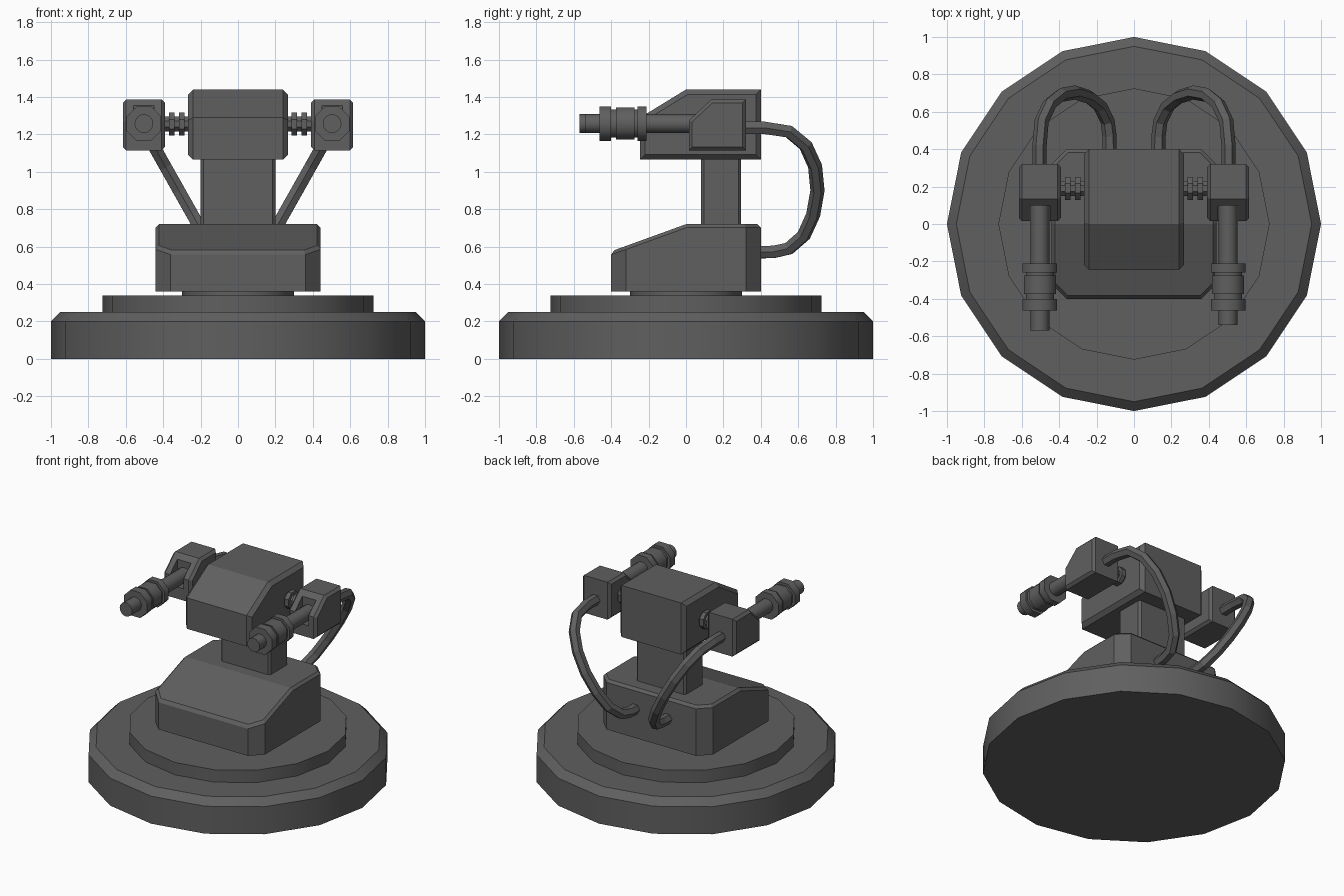
import bpy, bmesh, math
from mathutils import Matrix, Vector

if "Cube" in bpy.data.objects:
    bpy.data.objects.remove(bpy.data.objects["Cube"], do_unlink=True)

# Single painted metal colour
metal = bpy.data.materials.new("dark_grey_metal")
metal.use_nodes = True
grey = (0.115, 0.115, 0.115, 1)
metal.diffuse_color = grey
metal.node_tree.nodes["Principled BSDF"].inputs["Base Color"].default_value = grey


def add_object(name, bm, smooth=0):
    bmesh.ops.recalc_face_normals(bm, faces=bm.faces[:])
    mesh = bpy.data.meshes.new(name)
    bm.to_mesh(mesh)
    bm.free()
    mesh.materials.append(metal)
    obj = bpy.data.objects.new(name, mesh)
    bpy.context.collection.objects.link(obj)
    if smooth:
        bpy.ops.object.select_all(action='DESELECT')
        obj.select_set(True)
        bpy.context.view_layer.objects.active = obj
        bpy.ops.object.shade_smooth_by_angle(angle=math.radians(smooth))
    return obj


def bevel(bm, edges, width):
    bmesh.ops.bevel(bm, geom=edges, offset=width, segments=1,
                    profile=0.5, affect='EDGES')
    bm.normal_update()


def prism(profile, x0, x1):
    """Extrude a side profile of (y, z) points across x."""
    bm = bmesh.new()
    face = bm.faces.new([bm.verts.new((x0, y, z)) for y, z in profile])
    out = bmesh.ops.extrude_face_region(bm, geom=[face])
    moved = [v for v in out["geom"] if isinstance(v, bmesh.types.BMVert)]
    bmesh.ops.translate(bm, vec=(x1 - x0, 0, 0), verts=moved)
    bmesh.ops.recalc_face_normals(bm, faces=bm.faces[:])
    bm.normal_update()
    return bm


def side_edges(bm):
    return [e for e in bm.edges
            if abs(e.verts[0].co.x - e.verts[1].co.x) < 1e-5]


def upright_edges(bm):
    return [e for e in bm.edges
            if (e.verts[0].co - e.verts[1].co).xy.length < 1e-5]


def turned(name, rings, sides, matrix, smooth=30, turn=0):
    """Lathe (radius, height) rings about z, cap both ends, then place."""
    bm = bmesh.new()
    loops = []
    for r, h in rings:
        angles = [(i + turn) * math.tau / sides for i in range(sides)]
        loops.append([bm.verts.new((r * math.cos(a), r * math.sin(a), h))
                      for a in angles])
    for a, b in zip(loops, loops[1:]):
        for i in range(sides):
            j = (i + 1) % sides
            bm.faces.new((a[i], a[j], b[j], b[i]))
    bm.faces.new(loops[0][::-1])
    bm.faces.new(loops[-1])
    bm.transform(matrix)
    return add_object(name, bm, smooth)


def box_profile(y0, y1, z0, z1):
    return [(y0, z0), (y1, z0), (y1, z1), (y0, z1)]


# Round base, turntable and swivel
upright = Matrix.Identity(4)
turned("base", [(1, 0), (1, 0.2), (0.95, 0.25)], 16, upright)
turned("turntable", [(0.725, 0.24), (0.725, 0.34)], 16, upright)
turned("swivel", [(0.3, 0.33), (0.3, 0.37)], 16, upright)

# Lower body with sloped front and chamfered corners
bm = prism([(-0.4, 0.36), (0.4, 0.36), (0.4, 0.72), (0, 0.72), (-0.4, 0.575)],
           -0.44, 0.44)
bevel(bm, upright_edges(bm), 0.08)
rim = [e for e in bm.edges if len(e.link_faces) == 2
       and max(f.normal.z for f in e.link_faces) > 0.5
       and abs(min(f.normal.z for f in e.link_faces)) < 0.1]
bevel(bm, rim, 0.018)
add_object("lower_body", bm)

# Column
bm = prism(box_profile(0.08, 0.295, 0.7, 1.08), -0.2, 0.2)
bevel(bm, upright_edges(bm), 0.015)
add_object("column", bm)

# Head
bm = prism([(-0.245, 1.065), (0.4, 1.065), (0.4, 1.44), (0, 1.44),
            (-0.245, 1.29)], -0.267, 0.267)
bevel(bm, side_edges(bm), 0.027)
add_object("head", bm)

GUN_X, GUN_Z = 0.503, 1.258
for label, s, tip in (("left", 1, -0.54), ("right", -1, -0.57)):
    # Gun housing with a slot in its sloped front
    bm = prism([(0.015, 1.115), (0.32, 1.115), (0.32, 1.387), (0.135, 1.387),
                (0.015, 1.275)], s * GUN_X - 0.113, s * GUN_X + 0.113)
    bevel(bm, side_edges(bm), 0.018)
    housing = add_object(label + "_gun_housing", bm)
    cutter = add_object("slot_cutter", prism(
        box_profile(-0.1, 0.1, 1.2, 1.5), s * GUN_X - 0.055, s * GUN_X + 0.055))
    cutter.hide_render = True
    cut = housing.modifiers.new("slot", 'BOOLEAN')
    cut.operation, cut.solver, cut.object = 'DIFFERENCE', 'EXACT', cutter
    graph = bpy.context.evaluated_depsgraph_get()
    housing.data = bpy.data.meshes.new_from_object(housing.evaluated_get(graph))
    housing.modifiers.clear()
    bpy.data.objects.remove(cutter, do_unlink=True)

    # Barrel and ringed sleeve, both pointing forward
    forward = (Matrix.Translation((s * GUN_X, 0, GUN_Z))
               @ Matrix.Rotation(math.pi / 2, 4, 'X'))
    turned(label + "_barrel", [(0.05, -0.15), (0.05, -tip)], 16, forward)
    big, mid, small = 0.1, 0.092, 0.082
    turned(label + "_sleeve",
           [(big, 0.21), (big, 0.26), (small, 0.26), (small, 0.275),
            (mid, 0.275), (mid, 0.375), (small, 0.375), (small, 0.4),
            (big, 0.4), (big, 0.462)], 8, forward, 50, 0.5)

    # Ribbed joint between head and housing
    sideways = (Matrix.Translation((0, 0.19, 1.255))
                @ Matrix.Rotation(s * math.pi / 2, 4, 'Y'))
    rib, core = 0.066, 0.043
    turned(label + "_ribbed_joint",
           [(core, 0.25), (core, 0.285), (rib, 0.285), (rib, 0.315),
            (core, 0.315), (core, 0.34), (rib, 0.34), (rib, 0.37),
            (core, 0.37), (core, 0.4)], 8, sideways, 30, 0.5)

    # Hose looping from the housing down to the lower body
    path = [(0.3, 1.235), (0.42, 1.235), (0.55, 1.215), (0.64, 1.14),
            (0.69, 1.03), (0.703, 0.9), (0.68, 0.77), (0.63, 0.66),
            (0.55, 0.59), (0.47, 0.572), (0.38, 0.57)]
    curve = bpy.data.curves.new("hose_path", 'CURVE')
    curve.dimensions = '3D'
    curve.bevel_depth, curve.bevel_resolution = 0.038, 1
    curve.use_fill_caps = True
    line = curve.splines.new('POLY')
    line.points.add(len(path) - 1)
    for point, (y, z) in zip(line.points, path):
        x = 0.13 + (z - 0.57) / 0.665 * 0.375
        point.co = (s * x, y, z, 1)
    helper = bpy.data.objects.new("hose_path", curve)
    bpy.context.collection.objects.link(helper)
    graph = bpy.context.evaluated_depsgraph_get()
    mesh = bpy.data.meshes.new_from_object(helper.evaluated_get(graph))
    bm = bmesh.new()
    bm.from_mesh(mesh)
    for f in bm.faces:
        f.smooth = False
    bpy.data.objects.remove(helper, do_unlink=True)
    add_object(label + "_hose", bm)
